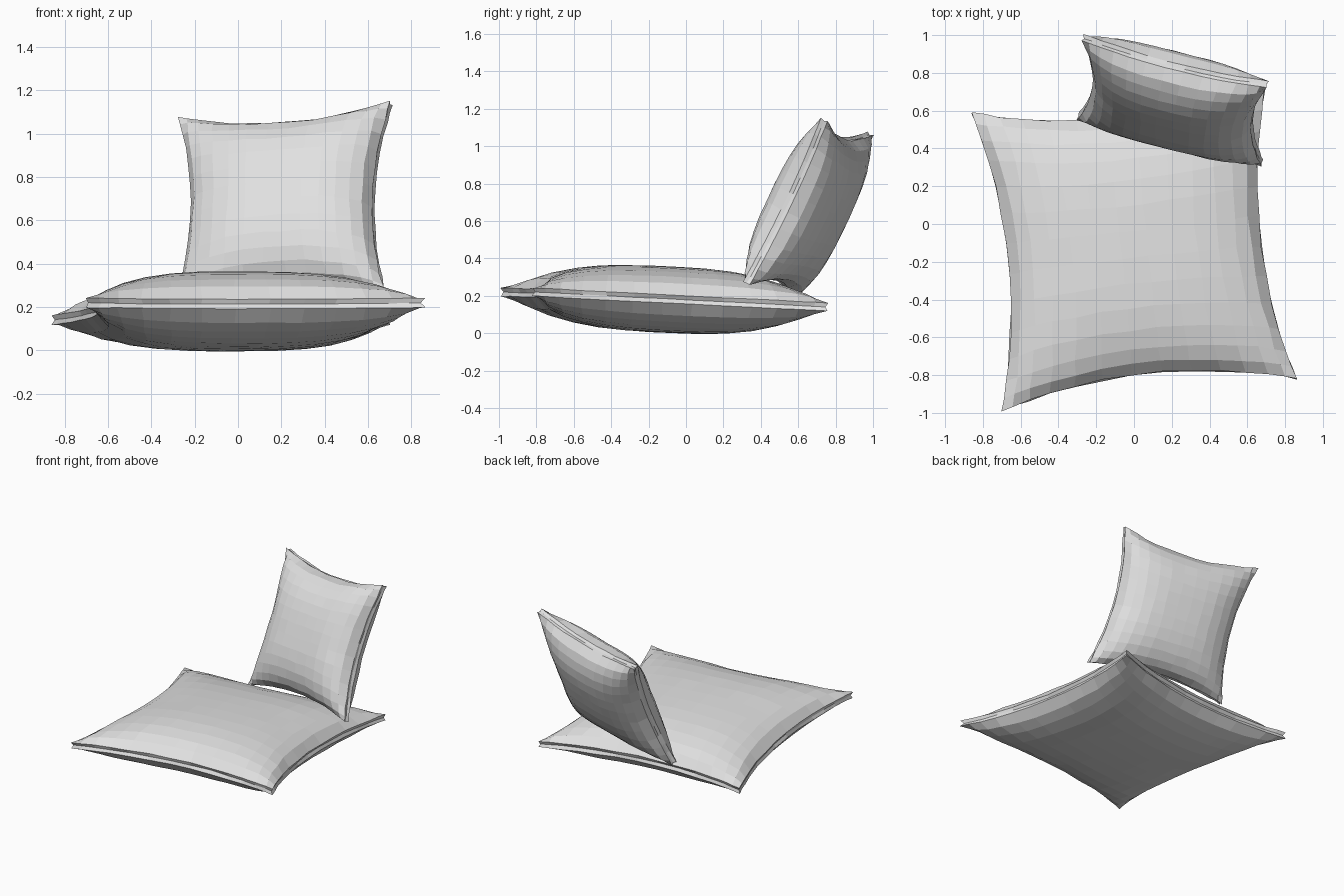
import bpy, bmesh, math, random
from mathutils import Vector, Matrix

random.seed(4)
if "Cube" in bpy.data.objects:
    bpy.data.objects.remove(bpy.data.objects["Cube"], do_unlink=True)

# Plain pale fabric
fabric = bpy.data.materials.new("pale_grey_fabric")
fabric.use_nodes = True
colour = (0.75, 0.75, 0.75, 1)
fabric.diffuse_color = colour
fabric.node_tree.nodes["Principled BSDF"].inputs["Base Color"].default_value = colour


def crowd(s):
    """Move grid lines closer together towards the edges."""
    return 0.6 * math.sin(s * math.pi / 2) + 0.4 * s


def swell(s):
    """Stuffing height across one direction, zero at the seam."""
    return max(0, 1 - abs(s) ** 3) ** 0.6


def cushion(name, centre, half_u, half_v, half_thick, rim, pinch, wobble):
    bm = bmesh.new()
    bmesh.ops.create_grid(bm, x_segments=13, y_segments=13, size=1)

    # Puffed upper half with sides drawn in between pointed corners
    for vert in bm.verts:
        u, v = crowd(vert.co.x), crowd(vert.co.y)
        vert.co = (u * (1 - pinch * (1 - v * v)),
                   v * (1 - pinch * (1 - u * u)),
                   rim + (half_thick - rim) * swell(u) * swell(v))

    # Seam groove: rim folded down and slightly inwards
    rim_edges = [e for e in bm.edges if e.is_boundary]
    fold = bmesh.ops.extrude_edge_only(bm, edges=rim_edges)["geom"]
    for vert in [g for g in fold if isinstance(g, bmesh.types.BMVert)]:
        vert.co = (vert.co.x * 0.985, vert.co.y * 0.985, 0)

    # Lower half, then place the cushion in its own leaning frame
    bmesh.ops.mirror(bm, geom=bm.verts[:] + bm.edges[:] + bm.faces[:],
                     axis='Z', merge_dist=0.0005)
    bmesh.ops.recalc_face_normals(bm, faces=bm.faces)
    u, v = Vector(half_u), Vector(half_v)
    n = u.cross(v).normalized()
    frame = Matrix((u, v, n)).transposed()
    for vert in bm.verts:
        jitter = Vector([random.uniform(-wobble, wobble) for _ in range(3)])
        jitter.z *= 0.3
        vert.co = frame @ vert.co + Vector(centre) + frame.normalized() @ jitter

    mesh = bpy.data.meshes.new(name)
    bm.to_mesh(mesh)
    bm.free()
    mesh.materials.append(fabric)
    obj = bpy.data.objects.new(name, mesh)
    bpy.context.collection.objects.link(obj)
    return obj


# Large cushion lying flat
cushion("floor_cushion", (0, -0.115, 0.18), (0.78, 0.085, 0),
        (-0.08, 0.79, -0.04), 0.177, 0.022, 0.145, 0.005)

# Smaller cushion leaning back
cushion("back_cushion", (0.205, 0.654, 0.666), (0.49, -0.124, 0.037),
        (0.015, 0.209, 0.44), 0.182, 0.02, 0.14, 0.004)
